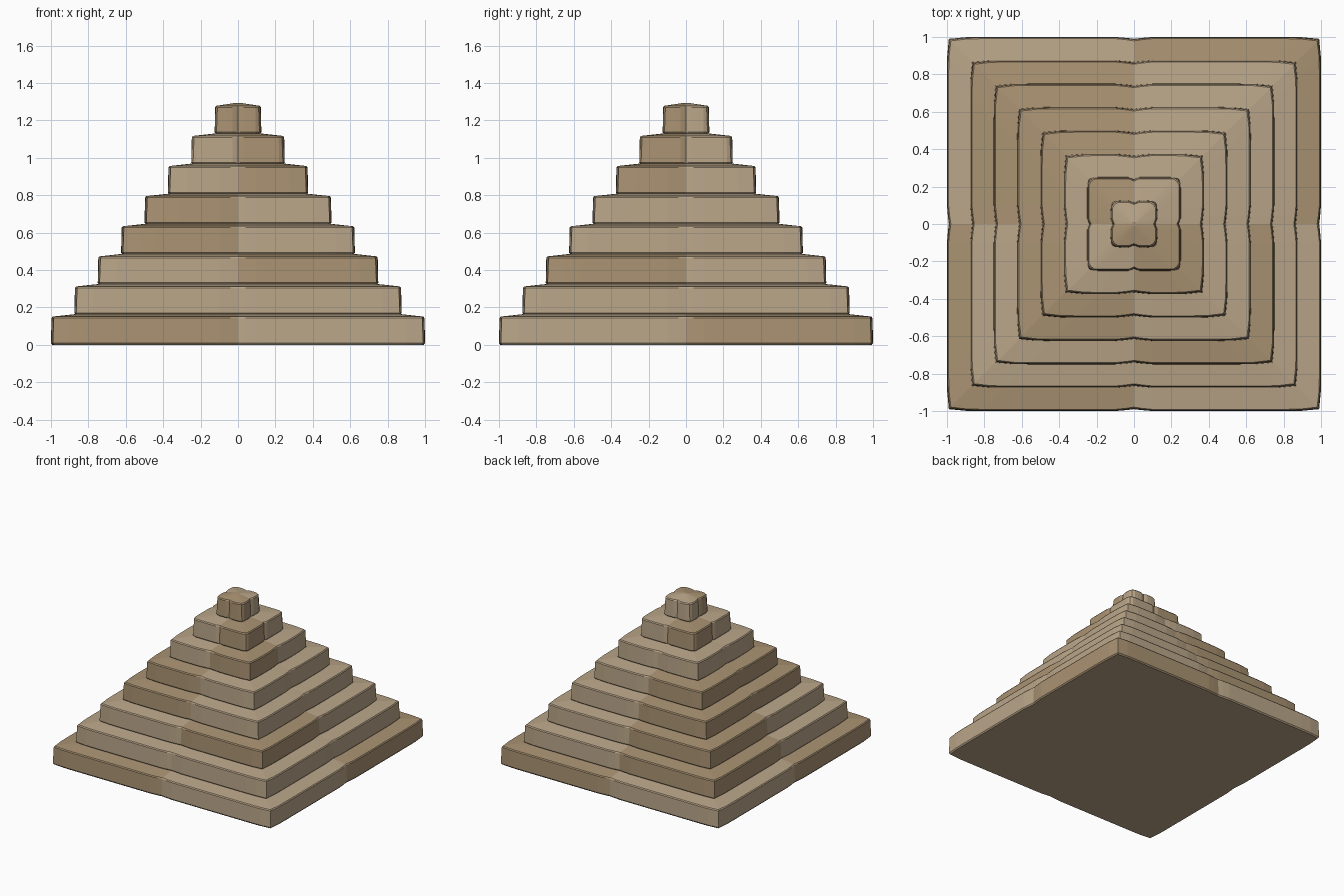
import bpy, bmesh
from math import pi
from mathutils import Matrix, Vector

if "Cube" in bpy.data.objects:
    bpy.data.objects.remove(bpy.data.objects["Cube"])

TIERS = 8
PITCH = 0.161
STEP = 0.125

def material(name, c):
    m = bpy.data.materials.new(name)
    m.diffuse_color = (*c, 1)
    m.use_nodes = True
    m.node_tree.nodes["Principled BSDF"].inputs["Base Color"].default_value = m.diffuse_color
    return m

stones = [material("dark_stone", (0.40, 0.29, 0.17)),
          material("light_stone", (0.49, 0.38, 0.25))]

# stone tone of each quarter block: SW, SE, NE, NW
tones = ["0101", "1110", "1010", "0110", "0110", "1011", "1010", "0011"]

# outline with eased corners and a shallow notch where the quarter blocks meet
def outline(w, ease, d, z):
    side = [(-w + ease, -w + ease), (-w + d, -w + ease * 0.15), (-w + 1.9 * d, -w),
            (-1.0 * d, -w), (-0.4 * d, -w + ease * 0.5), (0, -w + ease),
            (0.4 * d, -w + ease * 0.5), (d, -w),
            (w - 1.9 * d, -w), (w - d, -w + ease * 0.15)]
    return [Matrix.Rotation(k * pi / 2, 3, 'Z') @ Vector((x, y, z))
            for k in range(4) for x, y in side]

def tier(i):
    w = 1 - STEP * i
    z = PITCH * i
    d = 0.1 if w > 0.35 else 0.03
    last = i == TIERS - 1
    nxt = 0.01 if last else w - STEP - 0.03
    nd = min(d, nxt * 0.3)
    bm = bmesh.new()
    # wall with slightly eased edges, then a gently sloping ledge
    rings = [outline(w - 0.007, 0.010, d, z),
             outline(w, 0.010, d, z + 0.010),
             outline(w - 0.003, 0.012, d, z + 0.143),
             outline(w - 0.009, 0.012, d, z + 0.151),
             outline(nxt, 0 if last else 0.012, nd, z + 0.167)]
    loops = [[bm.verts.new(p) for p in r] for r in rings]
    n = len(loops[0])
    for a, b in zip(loops, loops[1:]):
        for k in range(n):
            bm.faces.new((a[k], a[(k + 1) % n], b[(k + 1) % n], b[k]))
    bm.faces.new(loops[0][::-1])
    bm.faces.new(loops[-1])
    for f in bm.faces:
        c = f.calc_center_median()
        q = (0 if c.x < 0 else 1) if c.y < 0 else (2 if c.x > 0 else 3)
        f.material_index = int(tones[i][q])
    me = bpy.data.meshes.new(f"pyramid_tier_{i + 1}")
    bm.to_mesh(me)
    bm.free()
    for m in stones:
        me.materials.append(m)
    ob = bpy.data.objects.new(me.name, me)
    bpy.context.collection.objects.link(ob)

for i in range(TIERS):
    tier(i)
